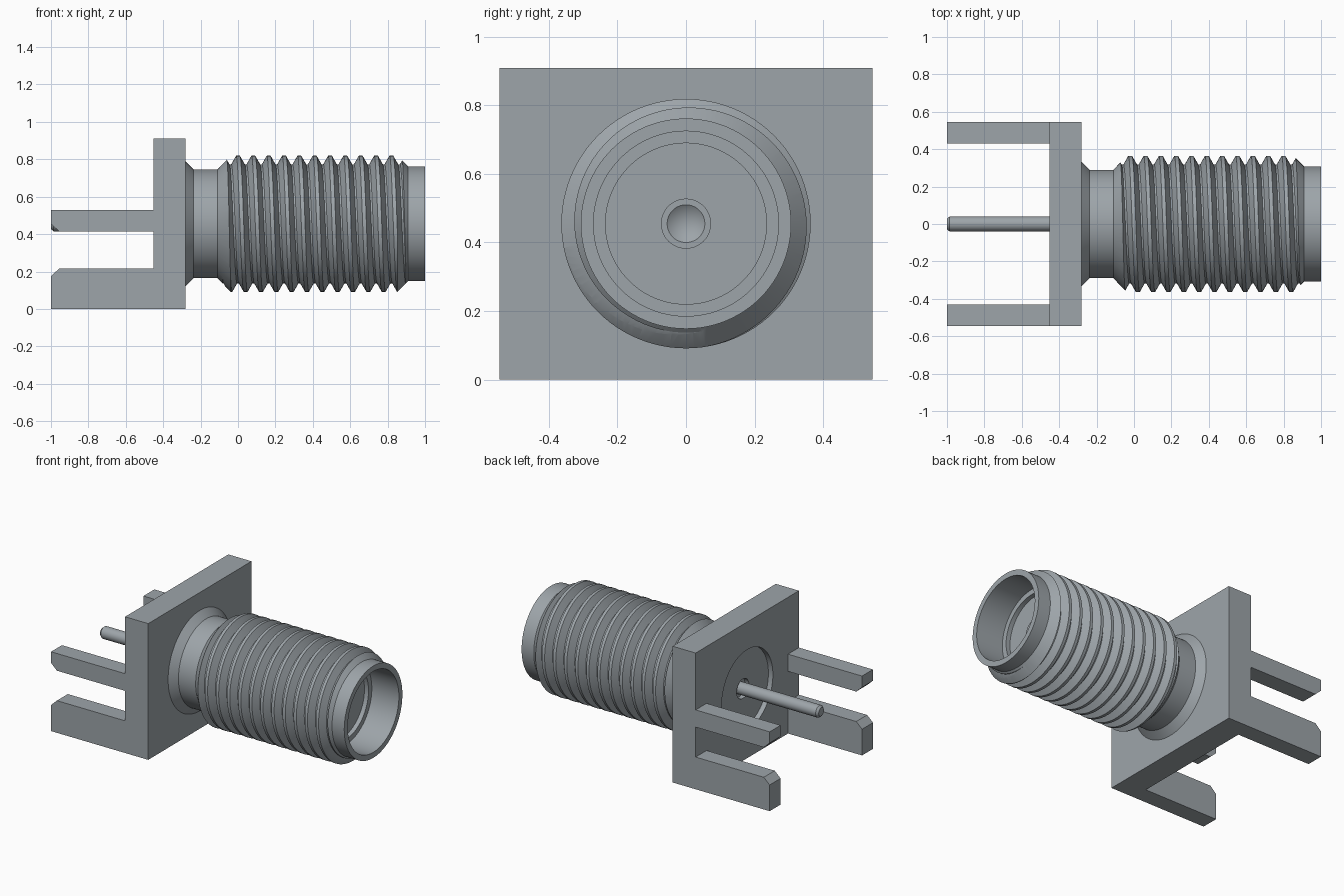
import bpy, bmesh, math

if "Cube" in bpy.data.objects:
    bpy.data.objects.remove(bpy.data.objects["Cube"], do_unlink=True)

AXIS_Z = 0.455          # height of the barrel axis
SEG = 96

metal = bpy.data.materials.new("grey metal")
COL = (0.34, 0.375, 0.40, 1)
metal.diffuse_color = COL
metal.use_nodes = True
metal.node_tree.nodes["Principled BSDF"].inputs["Base Color"].default_value = COL


def finish(name, bm):
    bmesh.ops.remove_doubles(bm, verts=bm.verts, dist=1e-5)
    bmesh.ops.recalc_face_normals(bm, faces=bm.faces)
    me = bpy.data.meshes.new(name)
    bm.to_mesh(me)
    bm.free()
    me.materials.append(metal)
    ob = bpy.data.objects.new(name, me)
    bpy.context.collection.objects.link(ob)
    return ob


def ring_point(x, r, a):
    return (x, -r * math.sin(a), AXIS_Z + r * math.cos(a))


def lathe(name, profile):
    """Solid of revolution about the barrel axis from (x, radius) points."""
    bm = bmesh.new()
    rows = [[bm.verts.new(ring_point(x, r, 2 * math.pi * i / SEG)) for i in range(SEG)]
            if r > 0 else [bm.verts.new((x, 0, AXIS_Z))] * SEG for x, r in profile]
    for a, b in zip(rows, rows[1:]):
        for i in range(SEG):
            j = (i + 1) % SEG
            quad = list(dict.fromkeys((a[i], a[j], b[j], b[i])))
            bm.faces.new(quad)
    return finish(name, bm)


def prism(name, outline, y0, y1):
    """Extrude an (x, z) outline from y0 to y1."""
    bm = bmesh.new()
    face = bm.faces.new([bm.verts.new((x, y0, z)) for x, z in outline])
    new = bmesh.ops.extrude_face_region(bm, geom=[face])["geom"]
    bmesh.ops.translate(bm, vec=(0, y1 - y0, 0),
                        verts=[v for v in new if isinstance(v, bmesh.types.BMVert)])
    return finish(name, bm)


def apply_boolean(ob, cutter, operation):
    cutter.hide_render = True
    mod = ob.modifiers.new("cut", 'BOOLEAN')
    mod.operation, mod.object, mod.solver = operation, cutter, 'EXACT'
    bpy.context.view_layer.update()
    bpy.ops.object.select_all(action='DESELECT')
    bpy.context.view_layer.objects.active = ob
    ob.select_set(True)
    bpy.ops.object.modifier_apply(modifier=mod.name)
    bpy.data.objects.remove(cutter, do_unlink=True)


def smooth(ob):
    bpy.ops.object.select_all(action='DESELECT')
    bpy.context.view_layer.objects.active = ob
    ob.select_set(True)
    bpy.ops.object.shade_smooth_by_angle(angle=math.radians(30))


def threaded_rod():
    """Long helical rod used to shape the barrel."""
    pitch, crest, root = 0.082, 0.364, 0.318
    section = [(-0.010, crest), (0.010, crest), (0.036, root), (0.046, root)]
    pts = [(k * pitch + x, r) for k in range(-6, 15) for x, r in section]
    n = len(pts)
    bm = bmesh.new()
    cols = [[bm.verts.new(ring_point(x + pitch * i / SEG, r, 2 * math.pi * i / SEG))
             for x, r in pts] for i in range(SEG)]
    for i in range(SEG):
        last = i == SEG - 1
        shift = 4 if last else 0           # one turn advances one section
        nxt = cols[0] if last else cols[i + 1]
        for j in range(n - 1 - shift):
            bm.faces.new((cols[i][j], cols[i][j + 1], nxt[j + 1 + shift], nxt[j + shift]))
    tips = [bm.verts.new((x, 0, AXIS_Z)) for x in (-0.6, 1.4)]
    for e in [e for e in bm.edges if e.is_boundary]:
        tip = tips[0] if e.verts[0].co.x < 0 else tips[1]
        bm.faces.new((e.verts[0], e.verts[1], tip))
    return finish("thread_helper", bm)


# Threaded barrel with neck, plain lip, stepped bore and conical contact
barrel = lathe("threaded_barrel", [
    (-0.29, 0), (-0.29, 0.29), (-0.11, 0.29), (-0.02, 0.385), (0.832, 0.385),
    (0.91, 0.307), (1.0, 0.307), (1.0, 0.27), (0.80, 0.27), (0.80, 0.235),
    (0.77, 0.235), (0.77, 0.073), (0.78, 0.073), (0.78, 0.055), (0.74, 0)])
apply_boolean(barrel, threaded_rod(), 'INTERSECT')
smooth(barrel)

# Cone joining the neck to the flange
smooth(lathe("neck_flare", [(-0.285, 0), (-0.285, 0.338), (-0.236, 0.289), (-0.236, 0)]))

# Square flange with a shallow stepped recess in its back
flange = prism("flange_plate", [(-0.453, 0), (-0.282, 0), (-0.282, 0.91), (-0.453, 0.91)],
               -0.545, 0.545)
recess = lathe("recess_cutter", [(-0.6, 0), (-0.6, 0.27), (-0.42, 0.27), (-0.42, 0.065),
                                 (-0.39, 0.065), (-0.39, 0)])
apply_boolean(flange, recess, 'DIFFERENCE')
smooth(flange)

# Centre pin with a chamfered tip
smooth(lathe("centre_pin", [(-1.0, 0), (-1.0, 0.028), (-0.986, 0.04), (-0.38, 0.04), (-0.38, 0)]))

# Board legs, two on each side
LOWER = [(-0.453, 0), (-1, 0), (-1, 0.175), (-0.957, 0.215), (-0.453, 0.215)]
UPPER = [(-0.453, 0.415), (-0.957, 0.415), (-1, 0.455), (-1, 0.53), (-0.453, 0.53)]
for side, s in (("left", 1), ("right", -1)):
    for level, outline in (("lower", LOWER), ("upper", UPPER)):
        prism(f"{level}_leg_{side}", outline, s * 0.43, s * 0.545)
